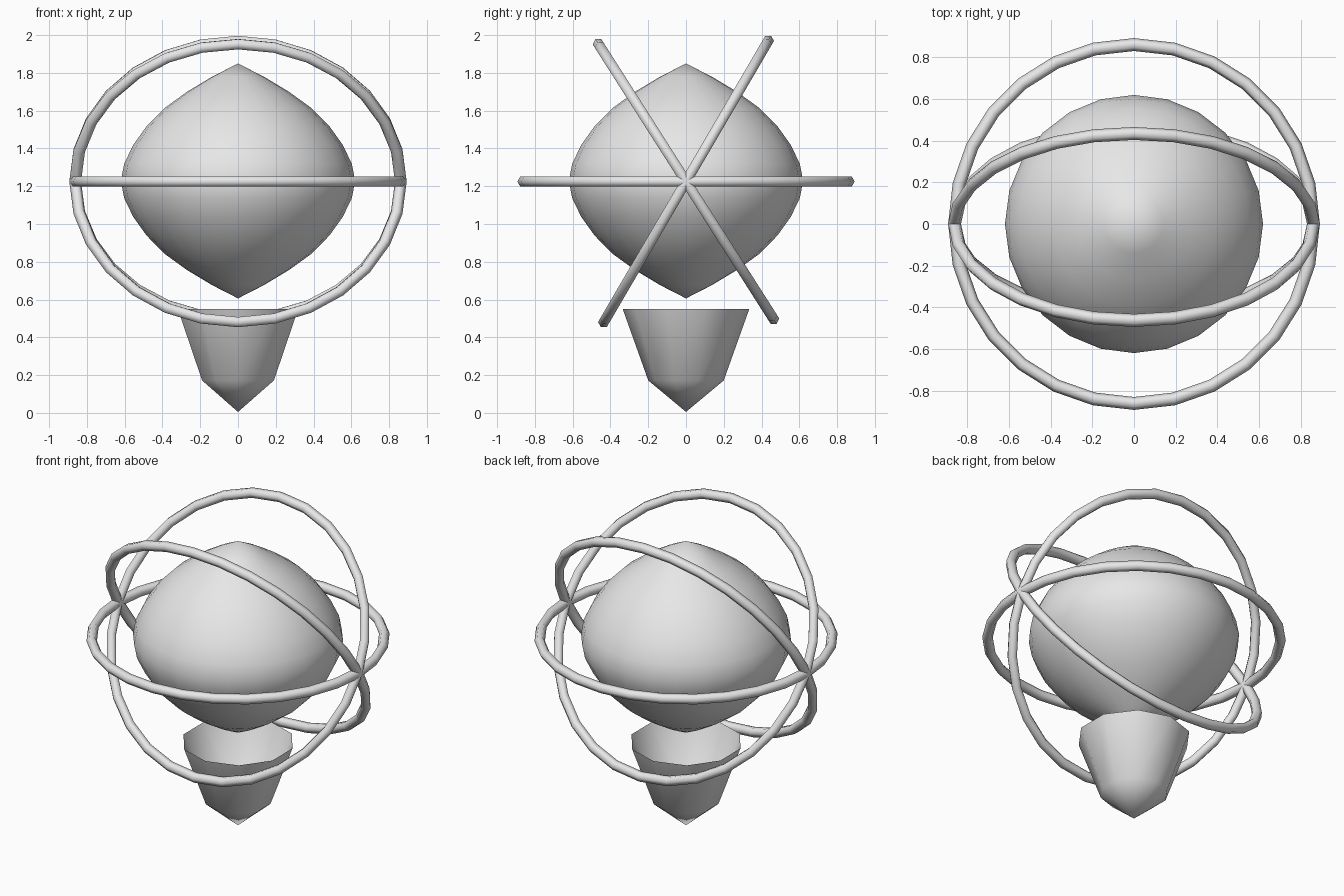
import bpy, bmesh, math

if "Cube" in bpy.data.objects:
    bpy.data.objects.remove(bpy.data.objects["Cube"])

grey = bpy.data.materials.new("light grey")
grey.diffuse_color = (0.8, 0.8, 0.8, 1)
grey.use_nodes = True
grey.node_tree.nodes["Principled BSDF"].inputs["Base Color"].default_value = grey.diffuse_color


def finish(name, bm):
    bmesh.ops.remove_doubles(bm, verts=bm.verts, dist=1e-5)
    bmesh.ops.recalc_face_normals(bm, faces=bm.faces)
    for f in bm.faces:
        f.smooth = True
    me = bpy.data.meshes.new(name)
    bm.to_mesh(me)
    bm.free()
    me.materials.append(grey)
    ob = bpy.data.objects.new(name, me)
    bpy.context.collection.objects.link(ob)
    return ob


def lathe(name, profile, sides, start):
    # Revolve an (r, z) profile about z, first point on the axis
    bm = bmesh.new()
    vs = [bm.verts.new((r * math.cos(start), r * math.sin(start), z)) for r, z in profile]
    es = [bm.edges.new(p) for p in zip(vs, vs[1:])]
    bmesh.ops.spin(bm, geom=vs + es, cent=(0, 0, 0), axis=(0, 0, 1),
                   angle=2 * math.pi, steps=sides, use_merge=False)
    bmesh.ops.remove_doubles(bm, verts=bm.verts, dist=1e-5)
    return finish(name, bm)


def ring(name, tilt, major=0.862, minor=0.031, segments=28, sides=6):
    bm = bmesh.new()
    grid = []
    for i in range(segments):
        a = 2 * math.pi * i / segments
        row = []
        for j in range(sides):
            b = 2 * math.pi * j / sides
            r = major + minor * math.cos(b)
            row.append(bm.verts.new((r * math.cos(a), r * math.sin(a), minor * math.sin(b))))
        grid.append(row)
    for i in range(segments):
        n = grid[(i + 1) % segments]
        for j in range(sides):
            k = (j + 1) % sides
            bm.faces.new((grid[i][j], n[j], n[k], grid[i][k]))
    ob = finish(name, bm)
    ob.location.z = 1.225
    ob.rotation_euler.x = math.radians(tilt)
    return ob


# Floating core, pointed at both poles
half = [(0, 0.622), (0.14, 0.55), (0.27, 0.472), (0.39, 0.385), (0.485, 0.288),
        (0.555, 0.19), (0.603, 0.09)]
core = [(r, 1.228 - h) for r, h in half] + [(0.62, 1.228)]
core += [(r, 1.228 + h) for r, h in reversed(half)]
lathe("core", core, 24, math.pi / 2)

# Open cup with a pointed foot
lathe("cup", [(0, 0.005), (0.2, 0.172), (0.335, 0.55)], 10, math.pi / 2)

# Three rings sharing the x axis
ring("level_ring", 0)
ring("tilted_ring_back", 59.7)
ring("tilted_ring_front", -57.5)
